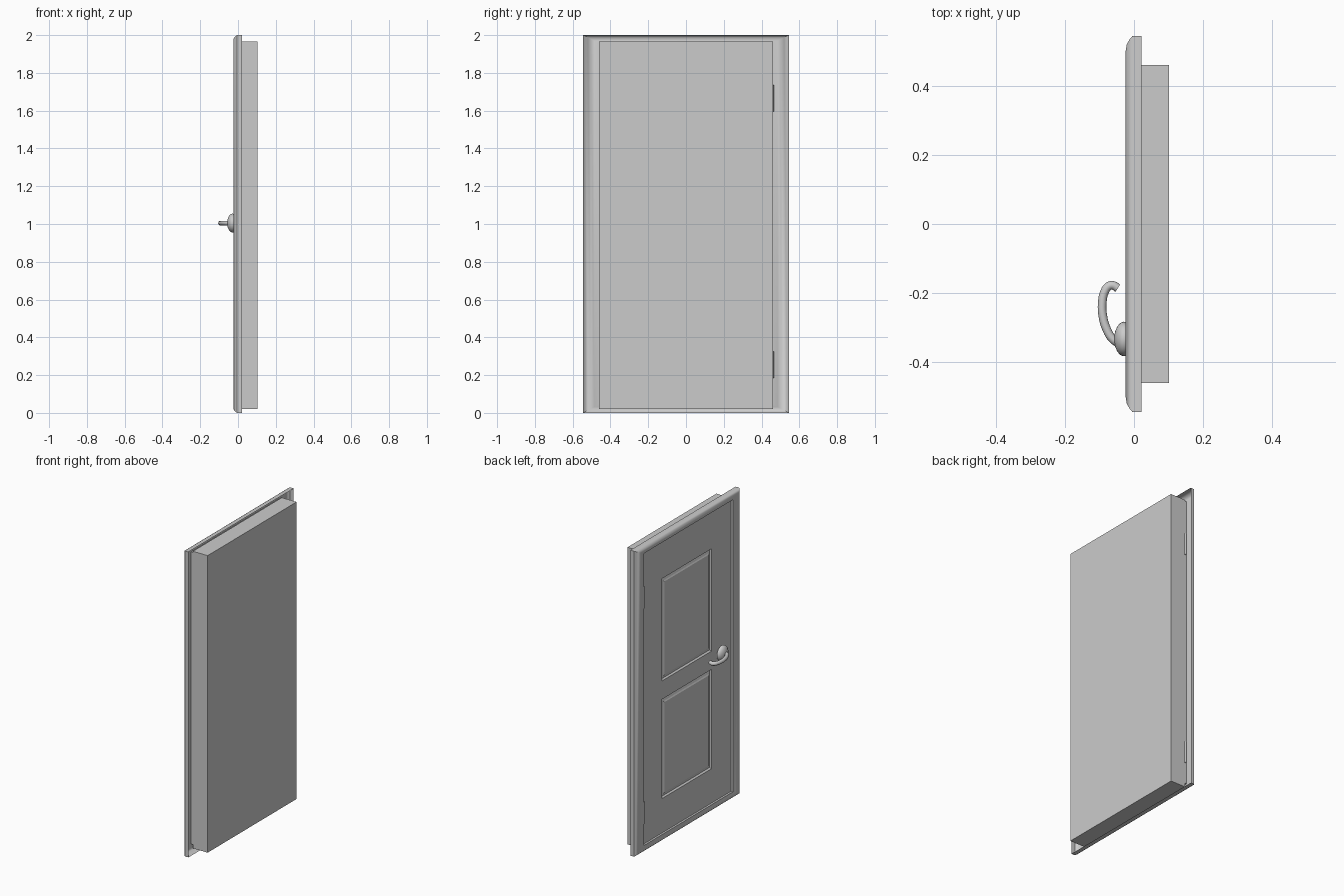
import bpy, bmesh, math
from mathutils import Vector

if "Cube" in bpy.data.objects:
    bpy.data.objects.remove(bpy.data.objects["Cube"])


def finish(bm, name, smooth=None):
    mesh = bpy.data.meshes.new(name)
    bm.to_mesh(mesh)
    bm.free()
    obj = bpy.data.objects.new(name, mesh)
    bpy.context.collection.objects.link(obj)
    if smooth:
        bpy.ops.object.select_all(action='DESELECT')
        obj.select_set(True)
        bpy.context.view_layer.objects.active = obj
        bpy.ops.object.shade_smooth_by_angle(angle=math.radians(smooth))
    return obj


# Door slab: gridded front face, pulled back into a block, with two sunk panels
def door_slab():
    bm = bmesh.new()
    ys = [-0.46, -0.257, 0.257, 0.46]
    zs = [0.02, 0.27, 0.92, 1.04, 1.71, 1.965]
    grid = [[bm.verts.new((-0.005, y, z)) for z in zs] for y in ys]
    panels = []
    for i in range(3):
        for j in range(5):
            f = bm.faces.new((grid[i][j], grid[i][j + 1], grid[i + 1][j + 1], grid[i + 1][j]))
            if i == 1 and j in (1, 3):
                panels.append(f)
    rim = [e for e in bm.edges if e.is_boundary]
    ext = bmesh.ops.extrude_edge_only(bm, edges=rim)['geom']
    for v in ext:
        if isinstance(v, bmesh.types.BMVert):
            v.co.x = 0.102
    bmesh.ops.holes_fill(bm, edges=[e for e in bm.edges if e.is_boundary], sides=0)
    bmesh.ops.recalc_face_normals(bm, faces=bm.faces)
    for width, depth in ((0.008, -0.010), (0.014, 0.004), (0.008, 0.004)):
        bmesh.ops.inset_region(bm, faces=panels, thickness=width, depth=0, use_even_offset=True)
        for v in {v for f in panels for v in f.verts}:
            v.co.x -= depth
    return finish(bm, "door_slab")


# Frame: open-backed moulding swept round the opening with mitred corners
def door_frame():
    bm = bmesh.new()
    profile = [(0, 0.022), (0, -0.004), (0.12, -0.013), (0.3, -0.021), (0.5, -0.024),
               (0.7, -0.021), (0.85, -0.019), (1, -0.018), (1, 0.0)]
    outer = [(-0.545, 0), (0.545, 0), (0.545, 2), (-0.545, 2)]
    inner = [(-0.46, 0.045), (0.46, 0.045), (0.46, 1.957), (-0.46, 1.957)]
    rings = [[bm.verts.new((x, o[0] + (n[0] - o[0]) * t, o[1] + (n[1] - o[1]) * t))
              for t, x in profile] for o, n in zip(outer, inner)]
    for k in range(4):
        a, b = rings[k], rings[(k + 1) % 4]
        for j in range(len(profile) - 1):
            bm.faces.new((a[j], b[j], b[j + 1], a[j + 1]))
    bmesh.ops.recalc_face_normals(bm, faces=bm.faces)
    return finish(bm, "door_frame", 30)


# Hinge barrels on the side away from the handle
def hinge(name, z):
    bm = bmesh.new()
    bmesh.ops.create_cone(bm, cap_ends=True, segments=12, radius1=0.009, radius2=0.009, depth=0.14)
    bmesh.ops.translate(bm, verts=bm.verts, vec=(-0.008, 0.456, z))
    return finish(bm, name, 40)


# Round domed plate behind the lever
def handle_rose():
    bm = bmesh.new()
    profile = [(0.0, -0.020), (0.042, -0.020), (0.049, -0.025), (0.050, -0.031), (0.046, -0.040),
               (0.037, -0.048), (0.024, -0.054), (0.010, -0.057), (0.0, -0.057)]
    verts = [bm.verts.new((x, -0.333 + r, 1.005)) for r, x in profile]
    edges = [bm.edges.new(p) for p in zip(verts, verts[1:])]
    bmesh.ops.spin(bm, geom=verts + edges, cent=(0, -0.333, 1.005), axis=(1, 0, 0),
                   angle=math.tau, steps=32)
    bmesh.ops.translate(bm, verts=bm.verts, vec=(0.0, 0, 0))
    bmesh.ops.remove_doubles(bm, verts=bm.verts, dist=0.0001)
    bmesh.ops.recalc_face_normals(bm, faces=bm.faces)
    return finish(bm, "handle_rose", 40)


# Curved lever: tapering round tube hooking back toward the door
def handle_lever():
    path = [(-0.045, -0.345), (-0.062, -0.333), (-0.079, -0.305), (-0.090, -0.268),
            (-0.092, -0.230), (-0.085, -0.196), (-0.073, -0.180), (-0.060, -0.178), (-0.047, -0.186)]
    curve = bpy.data.curves.new("handle_lever", 'CURVE')
    curve.dimensions = '3D'
    curve.bevel_depth = 0.0125
    curve.bevel_resolution = 3
    curve.use_fill_caps = True
    curve.resolution_u = 4
    spline = curve.splines.new('BEZIER')
    spline.bezier_points.add(len(path) - 1)
    for p, (x, y) in zip(spline.bezier_points, path):
        p.co = Vector((x, y, 1.005))
        p.handle_left_type = p.handle_right_type = 'AUTO'
    obj = bpy.data.objects.new("handle_lever", curve)
    bpy.context.collection.objects.link(obj)
    return obj


door_slab()
door_frame()
hinge("upper_hinge", 1.665)
hinge("lower_hinge", 0.255)
handle_rose()
handle_lever()
